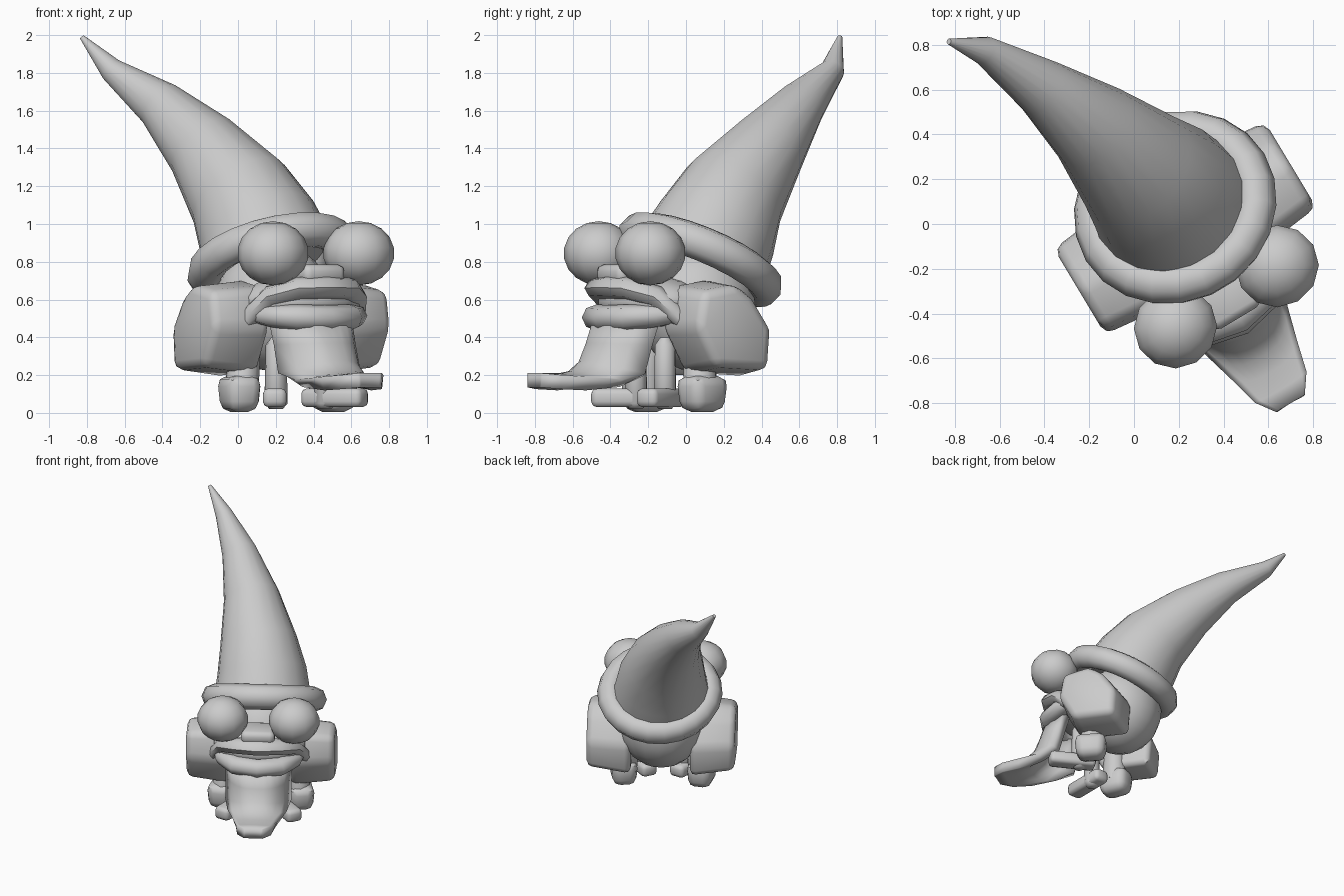
import bpy, bmesh, math
from mathutils import Vector, Matrix

if "Cube" in bpy.data.objects:
    bpy.data.objects.remove(bpy.data.objects["Cube"])

# Whole figure is built facing -y, then turned to face front-right
PLACE = Matrix.Translation((0.16, 0.095, 0)) @ Matrix.Rotation(math.radians(31), 4, 'Z')
grey = bpy.data.materials.new("plain_grey")
grey.diffuse_color = (0.6, 0.6, 0.6, 1)
grey.use_nodes = True
grey.node_tree.nodes["Principled BSDF"].inputs["Base Color"].default_value = grey.diffuse_color


def finish(name, bm, angle=50):
    bmesh.ops.recalc_face_normals(bm, faces=bm.faces)
    me = bpy.data.meshes.new(name)
    bm.to_mesh(me)
    bm.free()
    me.materials.append(grey)
    ob = bpy.data.objects.new(name, me)
    bpy.context.collection.objects.link(ob)
    ob.matrix_world = PLACE
    bpy.ops.object.select_all(action='DESELECT')
    ob.select_set(True)
    bpy.context.view_layer.objects.active = ob
    bpy.ops.object.shade_smooth_by_angle(angle=math.radians(angle))
    return ob


def ball(name, loc, size, seg=14, rings=9):
    bm = bmesh.new()
    m = Matrix.Translation(loc) @ Matrix.Diagonal((*size, 1))
    bmesh.ops.create_uvsphere(bm, u_segments=seg, v_segments=rings, radius=1, matrix=m)
    return finish(name, bm)


def block(name, loc, size, turn=0, bevel=0.06, segs=2, taper=1.0):
    bm = bmesh.new()
    bmesh.ops.create_cube(bm, size=1)
    for v in bm.verts:
        if v.co.z < 0:
            v.co.x *= taper
            v.co.y *= taper
    bm.transform(Matrix.Translation(loc) @ Matrix.Rotation(turn, 4, 'Z') @ Matrix.Diagonal((*size, 1)))
    bmesh.ops.bevel(bm, geom=bm.edges[:], offset=bevel, segments=segs, affect='EDGES', profile=0.5)
    return finish(name, bm)


def slab(name, outline, x0, x1, shrink, bevel):
    """Side outline (y, z) spread from x0 to x1, smaller at x1, with rounded edges."""
    bm = bmesh.new()
    cy = sum(p[0] for p in outline) / len(outline)
    cz = sum(p[1] for p in outline) / len(outline)
    a = [bm.verts.new((x0, y, z)) for y, z in outline]
    b = [bm.verts.new((x1, cy + (y - cy) * shrink, cz + (z - cz) * shrink)) for y, z in outline]
    n = len(outline)
    for i in range(n):
        bm.faces.new((a[i], a[(i + 1) % n], b[(i + 1) % n], b[i]))
    bm.faces.new(a)
    bm.faces.new(b)
    bmesh.ops.recalc_face_normals(bm, faces=bm.faces)
    bmesh.ops.bevel(bm, geom=bm.edges[:], offset=bevel, segments=2, affect='EDGES', profile=0.5)
    return finish(name, bm)


def tube(name, path, seg=12, side=Vector((1, 0, 0)), start=None):
    """Loft rings along path points (x, y, z, radius_across, radius_up)."""
    bm = bmesh.new()
    pts = [Vector(p[:3]) for p in path]
    rings = []
    for i, p in enumerate(path):
        t = (pts[min(i + 1, len(pts) - 1)] - pts[max(i - 1, 0)]).normalized()
        if i == 0 and start:
            t = Vector(start).normalized()
        a = (side - t * side.dot(t)).normalized()
        b = t.cross(a)
        rings.append([bm.verts.new(pts[i] + a * p[3] * math.cos(k * math.tau / seg)
                                   + b * p[4] * math.sin(k * math.tau / seg)) for k in range(seg)])
    for r0, r1 in zip(rings, rings[1:]):
        for k in range(seg):
            bm.faces.new((r0[k], r0[(k + 1) % seg], r1[(k + 1) % seg], r1[k]))
    bm.faces.new(rings[0])
    bm.faces.new(rings[-1])
    return finish(name, bm)


# Hat: bent, tapering cone leaning back and to one side
hat = [(0, -.02, .81, .36), (-.015, .09, .98, .33), (-.05, .215, 1.16, .285), (-.12, .47, 1.405, .207),
       (-.225, .735, 1.63, .132), (-.36, 1.01, 1.815, .065), (-.475, 1.125, 1.99, .013)]
tube("hat", [(x, y, z, r, r) for x, y, z, r in hat], seg=18, start=(0, .43, .9))

# Hat brim: tilted ring, high at the front
bm = bmesh.new()
N, K = 22, 8
tilt = Matrix.Translation((.01, -.03, .81)) @ Matrix.Rotation(math.radians(-26), 4, 'X')
rows = []
for i in range(N):
    a = i * math.tau / N
    rows.append([bm.verts.new(tilt @ Vector(((.37 + .095 * math.cos(b)) * math.cos(a),
                                             (.37 + .095 * math.cos(b)) * math.sin(a), .095 * math.sin(b))))
                 for b in (k * math.tau / K for k in range(K))])
for i in range(N):
    for k in range(K):
        r, s = rows[i], rows[(i + 1) % N]
        bm.faces.new((r[k], s[k], s[(k + 1) % K], r[(k + 1) % K]))
finish("hat_brim", bm)

# Body, muzzle and flat nose bridge
ball("body", (0, -.05, .56), (.32, .32, .34), 18, 12)
ball("muzzle", (0, -.33, .59), (.35, .26, .14))
block("nose", (0, -.49, .735), (.25, .22, .10), bevel=.035)

# Paired parts
ARM = [(.0, .63), (-.12, .71), (-.36, .67), (-.40, .45), (-.27, .21), (.11, .19), (.13, .44)]
for s, n in ((-1, "left"), (1, "right")):
    ball(n + "_eye", (s * .265, -.49, .845), (.19, .185, .17), 12, 9)
    slab(n + "_arm", ARM, s * .22, s * .55, .86, .045)
    tube(n + "_leg", [(s * .2, -.16, .42, .05, .05), (s * .25, -.18, .33, .08, .085),
                      (s * .28, -.19, .12, .09, .095)], seg=10)
    block(n + "_foot", (s * .29, -.185, .10), (.20, .25, .19), turn=s * .2, bevel=.055, taper=.85)
    tube(n + "_front_leg", [(s * .15, -.33, .40, .025, .025), (s * .15, -.33, .36, .055, .055),
                            (s * .15, -.33, .05, .062, .062), (s * .15, -.33, .02, .035, .035)], seg=10)
    block(n + "_front_foot", (s * .185, -.375, .08), (.125, .36, .10), turn=s * .54, bevel=.03)


# Lips: arcs around the muzzle, made from mirrored half paths
def lip(name, half):
    path = [(-x, y, z, a, b) for x, y, z, a, b in reversed(half)] + half[1:]
    return tube(name, path, seg=8, side=Vector((0, 0, 1)))


lip("upper_lip", [(0, -.585, .665, .06, .08), (.15, -.555, .66, .06, .08), (.25, -.445, .615, .06, .08),
                  (.31, -.37, .53, .055, .06), (.37, -.30, .43, .025, .03)])
lip("lower_lip", [(0, -.60, .50, .07, .08), (.16, -.565, .505, .07, .08), (.26, -.45, .515, .06, .07),
                  (.30, -.34, .52, .04, .045)])

# Beard: curved sheet falling from the lower lip and flaring forward to a rounded tip
# rows: front y, z, half width, sweep back of the edges, drop of the edges
profile = [(-.645, .48, .25, .22, 0), (-.685, .37, .245, .22, .01), (-.73, .28, .245, .22, .07),
           (-.80, .225, .22, .16, .05), (-.88, .21, .17, .06, .02), (-.97, .21, .135, .01, .01),
           (-1.045, .21, .075, .0, .0)]
bm = bmesh.new()
COLS = 11
grid = []
for y, z, w, back, drop in profile:
    ts = [2 * c / (COLS - 1) - 1 for c in range(COLS)]
    grid.append([bm.verts.new((w * t, y + back * abs(t) ** 3, z - drop * t * t)) for t in ts])
for r, s in zip(grid, grid[1:]):
    for c in range(COLS - 1):
        bm.faces.new((r[c], s[c], s[c + 1], r[c + 1]))
beard = finish("beard", bm)
# thicken towards the inside and below
top = beard.data.polygons[len(beard.data.polygons) // 2].normal
mod = beard.modifiers.new("thickness", 'SOLIDIFY')
mod.thickness = 0.075
mod.offset = -1 if top.z > 0 else 1
